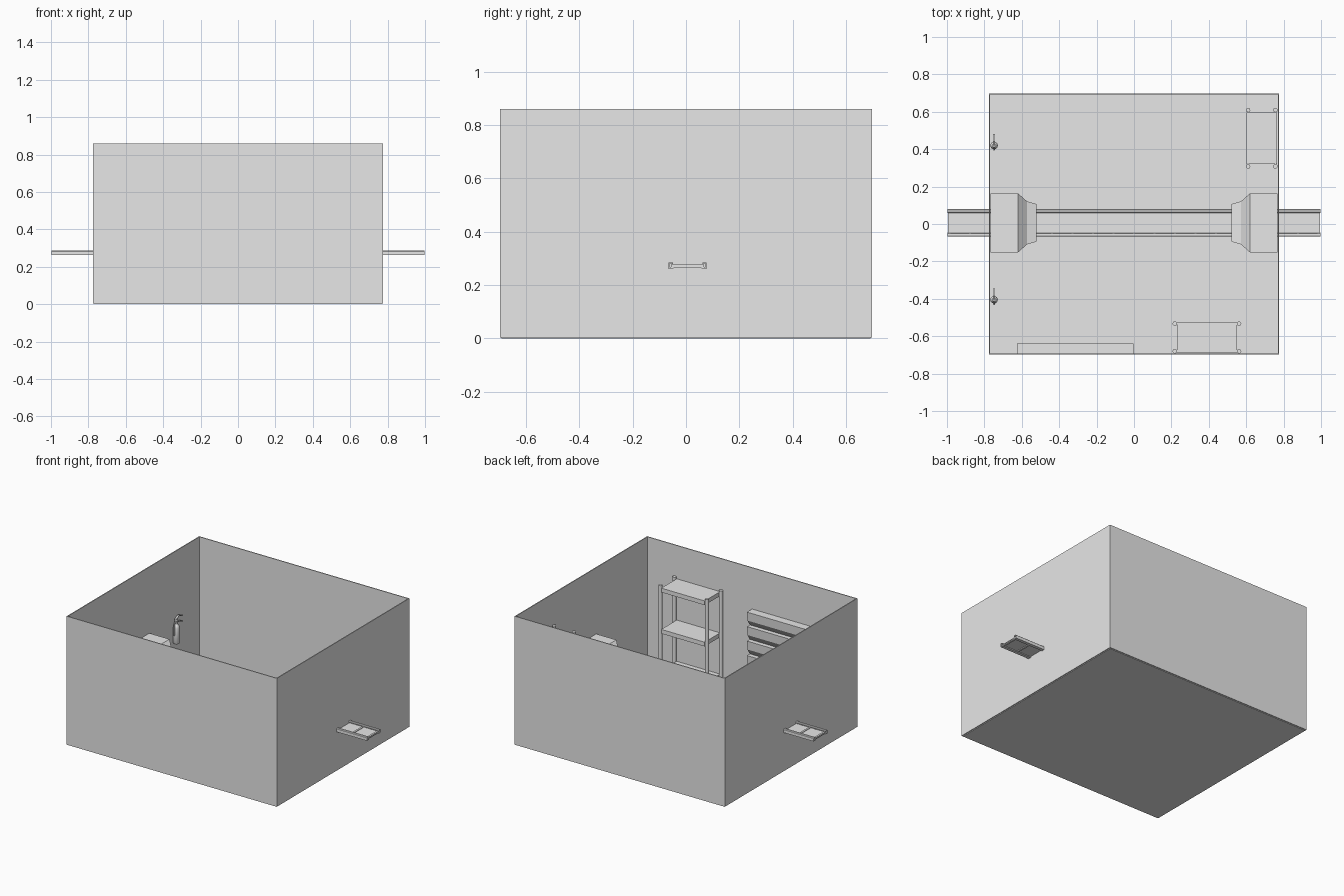
import bpy, bmesh, math
from mathutils import Vector

if "Cube" in bpy.data.objects:
    bpy.data.objects.remove(bpy.data.objects["Cube"], do_unlink=True)

grey = bpy.data.materials.new("plain grey")
grey.use_nodes = True
grey.diffuse_color = (0.8, 0.8, 0.8, 1)
grey.node_tree.nodes["Principled BSDF"].inputs["Base Color"].default_value = (0.8, 0.8, 0.8, 1)


def finish(bm, name):
    bmesh.ops.recalc_face_normals(bm, faces=bm.faces)
    mesh = bpy.data.meshes.new(name)
    bm.to_mesh(mesh)
    bm.free()
    mesh.materials.append(grey)
    obj = bpy.data.objects.new(name, mesh)
    bpy.context.collection.objects.link(obj)
    return obj


def add_box(bm, lo, hi):
    lo, hi = Vector(lo), Vector(hi)
    verts = bmesh.ops.create_cube(bm, size=1)["verts"]
    for v in verts:
        v.co = (lo + hi) / 2 + v.co * (hi - lo)


def loft(bm, rings):
    """Skin a list of equal closed rings and cap both ends."""
    loops = [[bm.verts.new(p) for p in ring] for ring in rings]
    n = len(loops[0])
    for a, b in zip(loops, loops[1:]):
        for i in range(n):
            bm.faces.new((a[i], a[(i + 1) % n], b[(i + 1) % n], b[i]))
    bm.faces.new(loops[0])
    bm.faces.new(loops[-1])


def smooth(obj):
    bpy.ops.object.select_all(action="DESELECT")
    obj.select_set(True)
    bpy.context.view_layer.objects.active = obj
    bpy.ops.object.shade_smooth_by_angle(angle=math.radians(35))


# Room shell: floor slab and four thin walls
X, Y, TOP, T = 0.775, 0.698, 0.86, 0.006
bm = bmesh.new()
add_box(bm, (T - X, T - Y, 0), (X - T, Y - T, 0.008))
finish(bm, "floor")
bm = bmesh.new()
for s in (-1, 1):
    add_box(bm, (-X, s * Y, 0.004), (X, s * (Y - T), TOP))
    add_box(bm, (s * X, T - Y, 0.004), (s * (X - T), Y - T, TOP))
finish(bm, "walls")

# Cable tray: plate, lipped side rails and rungs
MID = 0.006
bm = bmesh.new()
add_box(bm, (-0.995, MID - 0.06, 0.269), (0.995, MID + 0.06, 0.272))
half_rail = [(0.073, 0.262), (0.073, 0.282), (0.069, 0.286), (0.058, 0.286),
             (0.054, 0.282), (0.054, 0.277), (0.058, 0.277), (0.060, 0.281),
             (0.067, 0.281), (0.067, 0.267), (0.052, 0.267), (0.052, 0.262)]
for s in (-1, 1):
    loft(bm, [[(x, MID + s * y, z) for y, z in half_rail] for x in (-0.997, 0.997)])
for i in range(-9, 10):
    x = i * 0.1096
    add_box(bm, (x - 0.006, MID - 0.062, 0.264), (x + 0.006, MID + 0.062, 0.276))
finish(bm, "cable_tray")

# Tapered wall seals where the tray leaves the room
for s, side in ((-1, "right"), (1, "left")):
    bm = bmesh.new()
    rings = []
    for x, w, h in ((0.768, 0.158, 0.145), (0.62, 0.158, 0.145),
                    (0.572, 0.115, 0.10), (0.52, 0.10, 0.085)):
        rings.append([(s * x, MID + a * w, 0.274 + b * h)
                      for a, b in ((-1, -1), (1, -1), (1, 1), (-1, 1))])
    loft(bm, rings)
    finish(bm, side + "_wall_seal")


# Shelving racks: round posts outside three trays
def rack(name, lo, hi, along):
    bm = bmesh.new()
    for z in (0.09, 0.365, 0.64):
        add_box(bm, (lo[0], lo[1], z - 0.028), (hi[0], hi[1], z))
    for a in (lo, hi):
        for b in (lo, hi):
            p = [a[0], b[1]]
            p[along] += -0.012 if (a, b)[along] is lo else 0.012
            p[1 - along] += 0.008 if (a, b)[1 - along] is lo else -0.008
            ring = [(p[0] + 0.012 * math.cos(t * math.pi / 6),
                     p[1] + 0.012 * math.sin(t * math.pi / 6)) for t in range(12)]
            loft(bm, [[(x, y, z) for x, y in ring] for z in (0.008, 0.655)])
    smooth(finish(bm, name))


rack("front_rack", (0.23, -0.688), (0.55, -0.525), 0)
rack("side_rack", (0.602, 0.32), (0.764, 0.597), 1)

# Louvred cabinet against the front wall
bm = bmesh.new()
STEP = 0.0965
profile = [(-0.692, 0.585)]
for i in range(6):
    z = 0.585 - i * STEP
    profile += [(-0.638, z), (-0.642, z - 0.6 * STEP), (-0.668, z - STEP)]
profile.append((-0.692, 0.006))
loft(bm, [[(x, y, z) for y, z in profile] for x in (-0.625, -0.003)])
finish(bm, "louvred_cabinet")

# Fire extinguishers: turned body, valve, lever and hose
body = [(0.017, 0.26), (0.020, 0.265), (0.020, 0.365), (0.016, 0.38),
        (0.008, 0.39), (0.008, 0.41), (0.011, 0.412), (0.011, 0.422)]
for y0, place in ((0.42, "back"), (-0.405, "front")):
    bm = bmesh.new()
    x0 = -0.748
    loft(bm, [[(x0 + r * math.cos(t * math.pi / 8), y0 + r * math.sin(t * math.pi / 8), z)
               for t in range(16)] for r, z in body])
    for z_in, z_out in ((0.422, 0.437), (0.408, 0.400)):
        loft(bm, [[(x0 + a * 0.006, y, z + b * 0.003)
                   for a, b in ((-1, -1), (1, -1), (1, 1), (-1, 1))]
                  for y, z in ((y0 - 0.01, z_in), (y0 + 0.02, z_out), (y0 + 0.06, z_out - 0.012))])
    add_box(bm, (x0 - 0.02, y0 - 0.008, 0.31), (x0 - 0.01, y0 + 0.008, 0.35))
    smooth(finish(bm, place + "_extinguisher"))
    curve = bpy.data.curves.new(place + "_hose", "CURVE")
    curve.dimensions = "3D"
    curve.bevel_depth = 0.004
    curve.bevel_resolution = 2
    curve.use_fill_caps = True
    spline = curve.splines.new("POLY")
    path = [(0, 0.405), (-0.018, 0.403), (-0.024, 0.385), (-0.024, 0.32)]
    spline.points.add(len(path) - 1)
    for point, (dy, z) in zip(spline.points, path):
        point.co = (x0, y0 + dy, z, 1)
    curve.materials.append(grey)
    bpy.context.collection.objects.link(bpy.data.objects.new(place + "_hose", curve))
